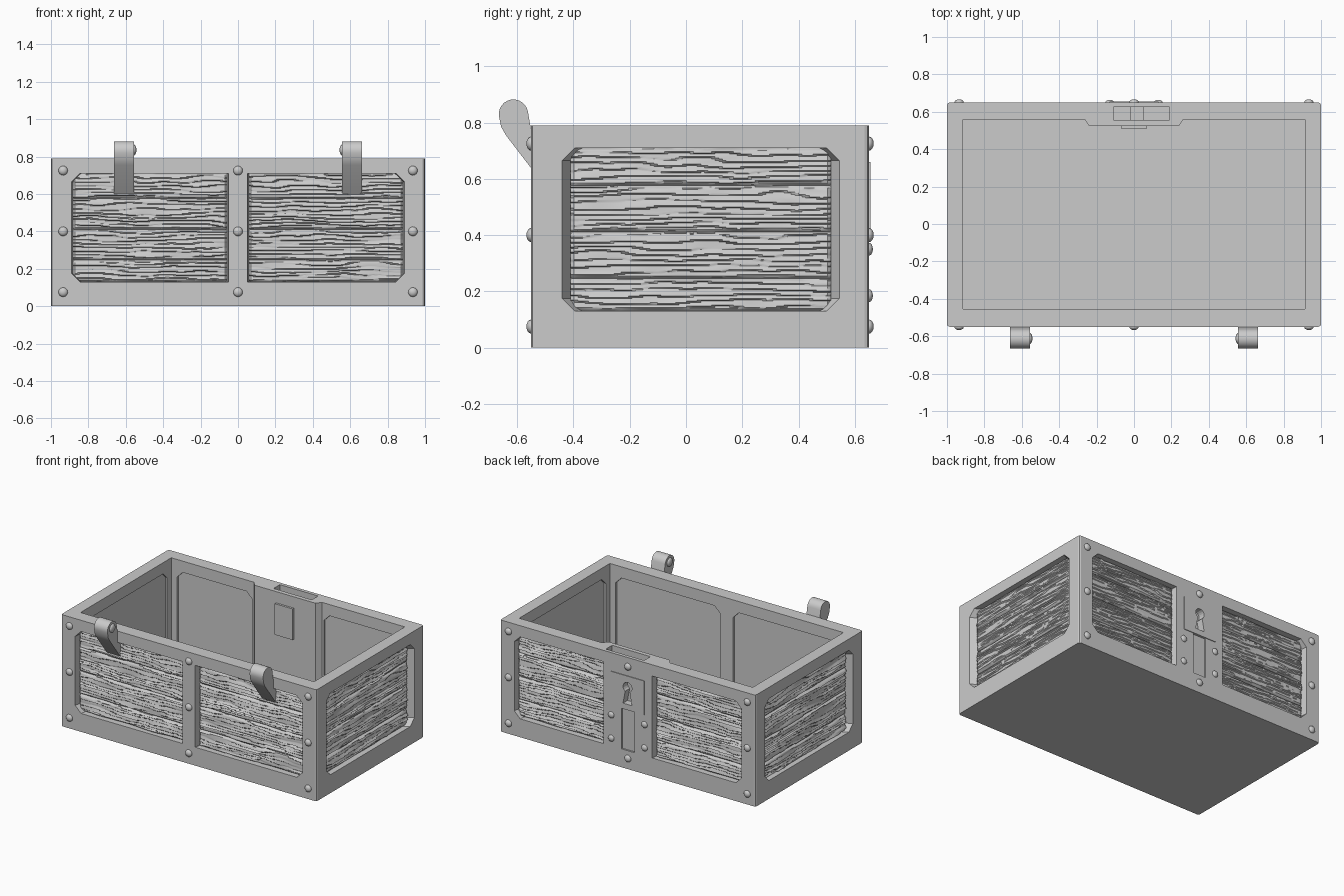
import bpy, bmesh, math
from mathutils import Vector, noise

if "Cube" in bpy.data.objects:
    bpy.data.objects.remove(bpy.data.objects["Cube"], do_unlink=True)

grey = bpy.data.materials.new("stone grey")
grey.use_nodes = True
grey.diffuse_color = (0.6, 0.6, 0.6, 1)
grey.node_tree.nodes["Principled BSDF"].inputs["Base Color"].default_value = (0.6, 0.6, 0.6, 1)

# Each wall maps (along, height, depth inward) to space
WALLS = {
    "front": lambda u, z, d: Vector((u, -0.55 + d, z)),
    "back": lambda u, z, d: Vector((u, 0.65 - d, z)),
    "right": lambda u, z, d: Vector((-1 + d, u, z)),
    "left": lambda u, z, d: Vector((1 - d, u, z)),
}


def finish(name, bm, smooth=False):
    mesh = bpy.data.meshes.new(name)
    bm.to_mesh(mesh)
    bm.free()
    ob = bpy.data.objects.new(name, mesh)
    bpy.context.collection.objects.link(ob)
    mesh.materials.append(grey)
    if smooth:
        bpy.ops.object.select_all(action="DESELECT")
        ob.select_set(True)
        bpy.context.view_layer.objects.active = ob
        bpy.ops.object.shade_smooth_by_angle(angle=math.radians(35))
    return ob


def loft(name, rings, smooth=False):
    """Closed solid through rings holding equal numbers of points."""
    bm = bmesh.new()
    rows = [[bm.verts.new(p) for p in ring] for ring in rings]
    n = len(rows[0])
    for a, b in zip(rows, rows[1:]):
        for i in range(n):
            j = (i + 1) % n
            bm.faces.new((a[i], a[j], b[j], b[i]))
    bm.faces.new(rows[0])
    bm.faces.new(rows[-1])
    bmesh.ops.recalc_face_normals(bm, faces=bm.faces)
    return finish(name, bm, smooth)


def on_wall(name, wall, sections):
    f = WALLS[wall]
    return loft(name, [[f(u, z, d) for u, z in poly] for poly, d in sections])


def rect(u0, u1, z0, z1):
    return [(u0, z0), (u1, z0), (u1, z1), (u0, z1)]


def window(u0, u1, z0, z1, cl, cr):
    """Rectangle with corners cut by cl on the low side and cr on the high side."""
    return [(u0 + cl, z0), (u1 - cr, z0), (u1, z0 + cr), (u1, z1 - cr),
            (u1 - cr, z1), (u0 + cl, z1), (u0, z1 - cl), (u0, z0 + cl)]


def cut(target, cutter, keep=False):
    mod = target.modifiers.new("cut", "BOOLEAN")
    mod.object, mod.operation, mod.solver = cutter, "DIFFERENCE", "EXACT"
    bpy.context.view_layer.objects.active = target
    bpy.ops.object.modifier_apply(modifier=mod.name)
    if not keep:
        bpy.data.objects.remove(cutter, do_unlink=True)


# Chest shell with softened upright edges
bm = bmesh.new()
bmesh.ops.create_cube(bm, size=1)
for v in bm.verts:
    v.co = Vector((v.co.x * 2, v.co.y * 1.2 + 0.05, (v.co.z + 0.5) * 0.79))
upright = [e for e in bm.edges if abs(e.verts[0].co.z - e.verts[1].co.z) > 0.1]
bmesh.ops.bevel(bm, geom=upright, offset=0.015, segments=2, affect="EDGES", profile=0.5)
shell = finish("chest_shell", bm)

# Hollow interior with a thicker block behind the lock
hollow = [(-0.915, -0.455), (0.915, -0.455), (0.915, 0.56), (0.265, 0.56),
          (0.24, 0.525), (-0.24, 0.525), (-0.265, 0.56), (-0.915, 0.56)]
cut(shell, loft("hollow", [[(x, y, z) for x, y in hollow] for z in (0.09, 1)]))


def wood(name, wall, u0, u1, z0, z1, seed, nu=72, nz=130):
    """Carved plank relief set into a window."""
    f = WALLS[wall]
    bounds = [z0, 0.245, 0.41, 0.575, z1]
    bm = bmesh.new()
    rows = []
    for j in range(nz + 1):
        z = z0 + (z1 - z0) * j / nz
        row = []
        for i in range(nu + 1):
            u = u0 + (u1 - u0) * i / nu
            phase = z * 48 + 1.1 * noise.noise((u * 3, z * 13, seed)) \
                + 0.4 * noise.noise((u * 9, z * 30, seed + 5))
            strip = math.floor(phase)
            size = 0.6 + 0.9 * noise.noise((u * 5, strip * 1.7, seed + 9))
            h = 0.013 * (1 - phase + strip) * max(size, 0.1)
            gap = min(abs(z - b) for b in bounds)
            end = min(u - u0, u1 - u)
            h -= 0.016 * max(0, 1 - gap / 0.012) ** 2 + 0.012 * max(0, 1 - end / 0.015) ** 2
            row.append(bm.verts.new(f(u, z, 0.033 - h)))
        rows.append(row)
    for a, b in zip(rows, rows[1:]):
        for i in range(nu):
            bm.faces.new((a[i], a[i + 1], b[i + 1], b[i]))
    bm.normal_update()
    outward = f(0, 0, 0) - f(0, 0, 1)
    if sum((q.normal for q in bm.faces), Vector()).dot(outward) < 0:
        bmesh.ops.reverse_faces(bm, faces=bm.faces)
    finish(name, bm, smooth=True)


# Windows: wall, span, corner cuts, reveal slope, wall thickness, inner span
Z0, Z1, C = 0.13, 0.71, 0.045
PANELS = [
    ("front", -0.89, -0.05, C, 0.001, 0.008, 0.095, -0.87, -0.05),
    ("front", 0.05, 0.89, 0.001, C, 0.008, 0.095, 0.05, 0.87),
    ("back", -0.89, -0.19, C, 0.001, 0.008, 0.09, -0.87, -0.28),
    ("back", 0.19, 0.89, 0.001, C, 0.008, 0.09, 0.28, 0.87),
    ("left", -0.44, 0.545, C, C, 0.03, 0.085, -0.41, 0.515),
    ("right", -0.44, 0.545, C, C, 0.03, 0.085, -0.41, 0.515),
]
for k, (wall, a, b, cl, cr, slope, thick, ia, ib) in enumerate(PANELS):
    outer = window(a, b, Z0, Z1, cl, cr)
    deep = window(a + slope, b - slope, Z0, Z1, cl, cr)
    cut(shell, on_wall("outer_recess", wall, [(outer, -0.03), (outer, 0), (deep, 0.05)]))
    inner = window(ia, ib, Z0, Z1, C, C)
    cut(shell, on_wall("inner_recess", wall, [(inner, thick - 0.015), (inner, thick + 0.01)]))
    wood(f"wood_planks_{wall}_{k}", wall, a + slope, b - slope, Z0, Z1, k * 3.3)

# Lock: top slot, channel below the plate, keyhole
cut(shell, loft("slot", [[(x, y, z) for x, y in rect(-0.11, 0.19, 0.555, 0.625)]
                         for z in (0.64, 0.9)]))
channel = rect(-0.05, 0.05, 0.13, 0.42)
cut(shell, on_wall("channel", "back", [(channel, -0.03), (channel, 0.012)]))
plate = on_wall("lock_plate", "back",
                [(rect(-0.13, 0.13, 0.42, 0.66), d) for d in (-0.005, 0.004)])
start = math.radians(-60)
arc = [start + math.radians(300) * i / 14 for i in range(15)]
keyhole = [(0.035 * math.cos(t), 0.58 + 0.035 * math.sin(t)) for t in arc]
keyhole += [(-0.035, 0.46), (0.035, 0.46)]
hole = on_wall("keyhole", "back", [(keyhole, -0.03), (keyhole, 0.045)])
cut(plate, hole, keep=True)
cut(shell, hole)
on_wall("lock_inner_plate", "back",
        [(rect(-0.07, 0.07, 0.49, 0.71), d) for d in (0.12, 0.14)])
loft("lock_bolt", [[(x, y, z) for x, y in rect(-0.02, 0.05, 0.555, 0.625)]
                   for z in (0.63, 0.74)])


# Domed rivets
def rivet(name, centre, axis, radius=0.025, height=0.017):
    bm = bmesh.new()
    bmesh.ops.create_uvsphere(bm, u_segments=16, v_segments=8, radius=radius)
    turn = Vector((0, 0, 1)).rotation_difference(Vector(axis)).to_matrix()
    for v in bm.verts:
        v.co.z *= height / radius
        v.co = turn @ v.co + Vector(centre)
    finish(name, bm, smooth=True)


for x in (-0.935, 0, 0.935):
    for z in (0.075, 0.4, 0.725):
        rivet("front_rivet", (x, -0.55, z), (0, -1, 0))
        if x or z != 0.4:
            rivet("back_rivet", (x, 0.65, z), (0, 1, 0))
for x in (-0.13, 0.13):
    for z in (0.185, 0.35):
        rivet("lock_rivet", (x, 0.65, z), (0, 1, 0), 0.023, 0.014)

# Hinge arms with a pin head on the inner side
curl = [math.radians(10 + 180 * i / 12) for i in range(13)]
arm = [(-0.613 + 0.052 * math.cos(t), 0.83 + 0.052 * math.sin(t)) for t in curl]
arm += [(-0.657, 0.785), (-0.64, 0.755), (-0.515, 0.592), (-0.505, 0.6),
        (-0.505, 0.72), (-0.548, 0.76)]
for side in (-1, 1):
    loft("hinge_arm", [[(side * x, y, z) for y, z in arm] for x in (0.557, 0.662)], smooth=True)
    rivet("hinge_pin", (side * 0.557, -0.612, 0.835), (-side, 0, 0), 0.03, 0.014)
